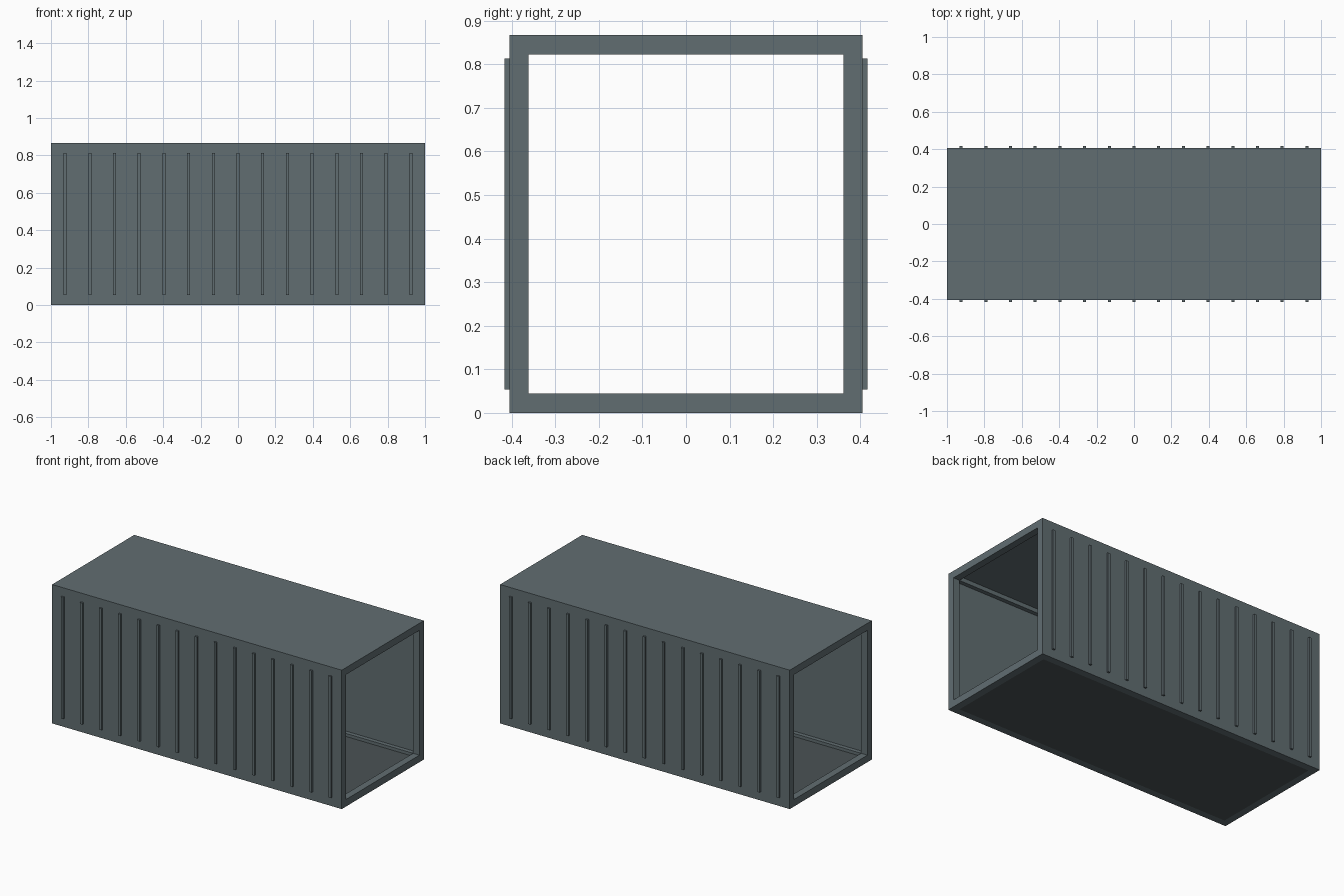
import bpy
import bmesh
from mathutils import Matrix, Vector

if "Cube" in bpy.data.objects:
    bpy.data.objects.remove(bpy.data.objects["Cube"])

X, Y, H = 1.0, 0.405, 0.867   # half length, half width, height
B = 0.044                     # frame beam thickness
WALL, FLOOR = 0.018, 0.025    # panel thicknesses


def make_material(name, color):
    mat = bpy.data.materials.new(name)
    mat.diffuse_color = (*color, 1)
    mat.use_nodes = True
    mat.node_tree.nodes["Principled BSDF"].inputs["Base Color"].default_value = mat.diffuse_color
    return mat


STEEL = make_material("painted_steel", (0.12, 0.155, 0.167))
DARK = make_material("dark_floor", (0.07, 0.085, 0.09))


def add_box(bm, lo, hi):
    lo, hi = Vector(lo), Vector(hi)
    size = hi - lo
    mat = Matrix.Translation((lo + hi) / 2) @ Matrix.Diagonal((*size, 1))
    bmesh.ops.create_cube(bm, size=1, matrix=mat)


def make_object(name, boxes, material=STEEL):
    bm = bmesh.new()
    for lo, hi in boxes:
        add_box(bm, lo, hi)
    mesh = bpy.data.meshes.new(name)
    bm.to_mesh(mesh)
    bm.free()
    mesh.materials.append(material)
    obj = bpy.data.objects.new(name, mesh)
    bpy.context.collection.objects.link(obj)
    return obj


def span(side, inner, outer):
    return sorted((side * inner, side * outer))


# Open rectangular frames at both ends
for label, s in (("left", -1), ("right", 1)):
    x0, x1 = span(s, X - B, X)
    parts = [((x0, -Y, 0), (x1, Y, B)), ((x0, -Y, H - B), (x1, Y, H))]
    for t in (-1, 1):
        y0, y1 = span(t, Y - B, Y)
        parts.append(((x0, y0, B), (x1, y1, H - B)))
    make_object(label + "_end_frame", parts)

# Long rails, wall panels and corrugation ribs on each side
for label, s in (("front", -1), ("back", 1)):
    y0, y1 = span(s, Y - B, Y)
    make_object(label + "_bottom_rail", [((B - X, y0, 0), (X - B, y1, B))])
    make_object(label + "_top_rail", [((B - X, y0, H - B), (X - B, y1, H))])

    y0, y1 = span(s, Y - WALL, Y)
    make_object(label + "_wall_panel", [((B - X, y0, B), (X - B, y1, H - B))])

    y0, y1 = span(s, Y - 0.004, 0.416)
    ribs = []
    for i in range(15):
        x = (i - 7) * 0.132
        ribs.append(((x - 0.008, y0, 0.054), (x + 0.008, y1, 0.813)))
    make_object(label + "_wall_ribs", ribs)

# Roof and floor panels set between the rails
make_object("roof_panel", [((B - X, B - Y, H - WALL), (X - B, Y - B, H))])
make_object("floor_panel", [((B - X, B - Y, 0), (X - B, Y - B, FLOOR))], DARK)
